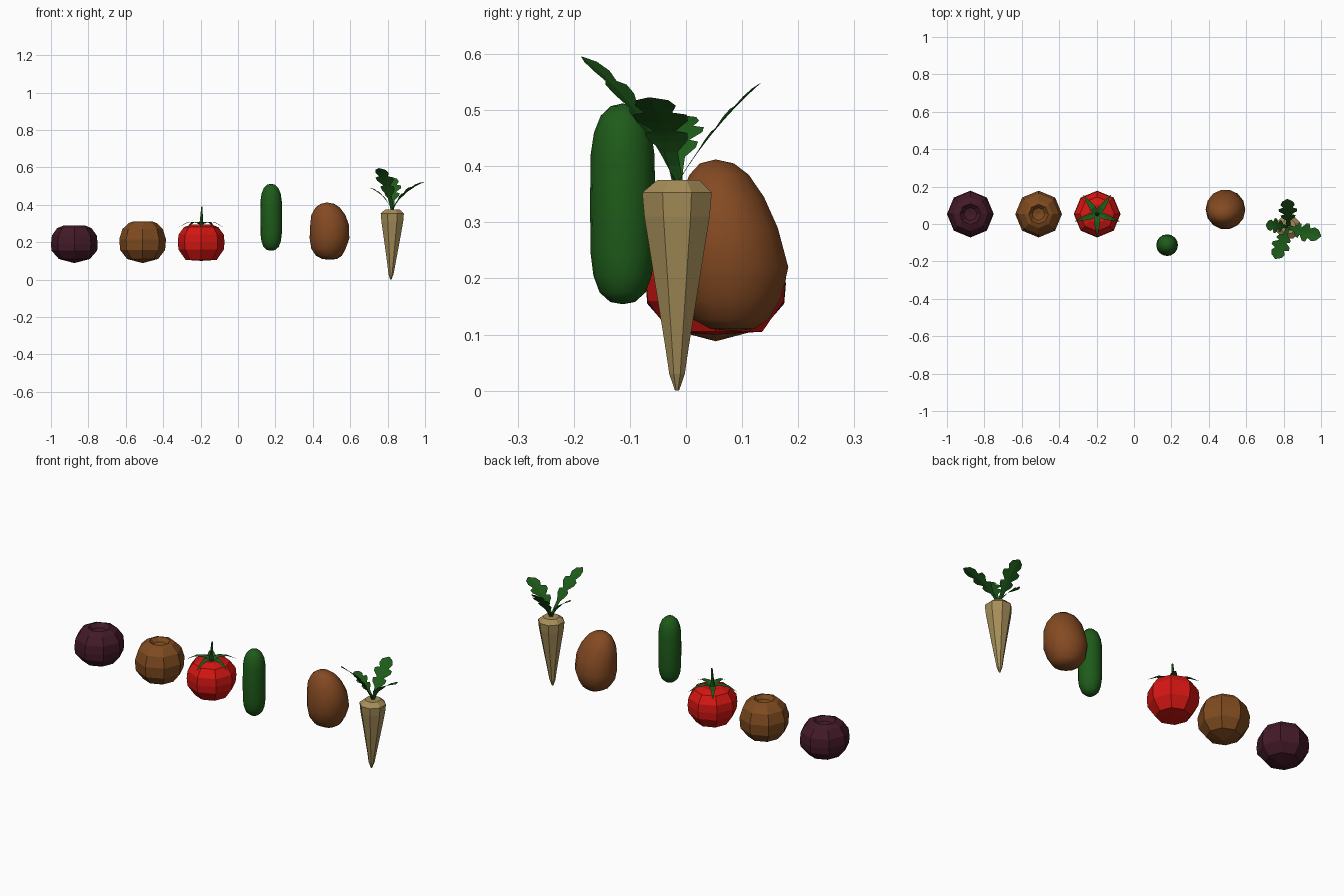
import bpy, bmesh, math
from mathutils import Vector


def material(name, rgb):
    m = bpy.data.materials.new(name)
    m.diffuse_color = (*rgb, 1)
    return m


PURPLE = material("purple", (0.055, 0.010, 0.021))
BROWN = material("brown", (0.21, 0.070, 0.014))
RED = material("red", (0.66, 0.008, 0.006))
GREEN = material("green", (0.013, 0.105, 0.010))
EARTH = material("earth", (0.23, 0.068, 0.016))
CREAM = material("cream", (0.38, 0.27, 0.10))


def finish(bm, name, mat, smooth=False):
    me = bpy.data.meshes.new(name)
    bm.to_mesh(me)
    bm.free()
    me.materials.append(mat)
    for p in me.polygons:
        p.use_smooth = smooth
    ob = bpy.data.objects.new(name, me)
    bpy.context.collection.objects.link(ob)
    return ob


def stack(name, rings, n, mat, centre=(0, 0), turn=0.0, smooth=False):
    """Skin rings (z, rx[, ry, dx, dy]); a zero radius makes a pole."""
    bm = bmesh.new()
    loops = []
    for ring in rings:
        z, rx = ring[:2]
        ry, dx, dy = ring[2:] if len(ring) > 2 else (rx, 0, 0)
        cx, cy = centre[0] + dx, centre[1] + dy
        if rx == 0:
            loops.append([bm.verts.new((cx, cy, z))])
            continue
        loops.append([bm.verts.new((cx + rx * math.cos(turn + math.tau * i / n),
                                    cy + ry * math.sin(turn + math.tau * i / n), z))
                      for i in range(n)])
    for a, b in zip(loops, loops[1:]):
        for i in range(n):
            j = (i + 1) % n
            if len(a) == 1:
                bm.faces.new((a[0], b[j], b[i]))
            elif len(b) == 1:
                bm.faces.new((a[i], a[j], b[0]))
            else:
                bm.faces.new((a[i], a[j], b[j], b[i]))
    if len(loops[0]) > 1:
        bm.faces.new(loops[0][::-1])
    if len(loops[-1]) > 1:
        bm.faces.new(loops[-1])
    return finish(bm, name, mat, smooth)


def blade(name, a, b, c, outline, mat):
    """Leaf along a quadratic path a-b-c; outline = (t, half width)."""
    a, b, c = Vector(a), Vector(b), Vector(c)
    d = c - a
    side = Vector((-d.y, d.x, 0)).normalized()
    bm = bmesh.new()
    rows = []
    for t, w in outline:
        p = a * (1 - t) ** 2 + b * 2 * t * (1 - t) + c * t * t
        lift = Vector((0, 0, 0.12 * w))
        rows.append([bm.verts.new(q) for q in
                     (p - side * w + lift, p, p + side * w + lift)])
    for r, s in zip(rows, rows[1:]):
        for k in (0, 1):
            bm.faces.new((r[k], r[k + 1], s[k + 1], s[k]))
    return finish(bm, name, mat)


# Round low-poly vegetables with a dimple on top
stack("beetroot", [(0.088, 0), (0.11, 0.083), (0.155, 0.122), (0.19, 0.125), (0.235, 0.12),
                   (0.275, 0.092), (0.289, 0.056), (0.268, 0.035), (0.262, 0)],
      8, PURPLE, (-0.875, 0.053))
stack("onion", [(0.088, 0), (0.11, 0.083), (0.158, 0.12), (0.215, 0.125), (0.27, 0.108),
                (0.302, 0.075), (0.31, 0.052), (0.29, 0.034), (0.283, 0)],
      8, BROWN, (-0.51, 0.053))
TX, TY = -0.197, 0.053
stack("tomato", [(0.1, 0), (0.105, 0.083), (0.16, 0.121), (0.2, 0.125), (0.24, 0.121),
                 (0.28, 0.092), (0.295, 0.05), (0.285, 0)],
      8, RED, (TX, TY))

# Tomato stem and five sepals
stack("tomato_stem", [(0.28, 0.016), (0.315, 0.009), (0.39, 0.004, 0.004, 0.004, 0)],
      5, GREEN, (TX, TY))
for i in range(5):
    t = math.radians(-90 + 72 * i)
    u = Vector((math.cos(t), math.sin(t), 0))
    o = Vector((TX, TY, 0))
    blade(f"tomato_sepal_{i + 1}", o + u * 0.005 + Vector((0, 0, 0.295)),
          o + u * 0.06 + Vector((0, 0, 0.325)), o + u * 0.125 + Vector((0, 0, 0.28)),
          [(0, 0.012), (0.3, 0.017), (0.65, 0.010), (1, 0.001)], GREEN)

# Cucumber
stack("cucumber", [(0.154, 0), (0.158, 0.022), (0.175, 0.041), (0.205, 0.052), (0.245, 0.057),
                   (0.33, 0.058), (0.42, 0.057), (0.46, 0.051), (0.49, 0.039),
                   (0.507, 0.021), (0.512, 0)],
      16, GREEN, (0.177, -0.113), smooth=True)

# Potato: uneven leaning egg
stack("potato", [(0.106, 0, 0, 0.49, 0.085), (0.110, 0.040, 0.040, 0.49, 0.083),
                 (0.127, 0.069, 0.069, 0.486, 0.08), (0.165, 0.092, 0.093, 0.484, 0.079),
                 (0.22, 0.106, 0.107, 0.489, 0.078), (0.29, 0.104, 0.096, 0.490, 0.070),
                 (0.345, 0.091, 0.077, 0.483, 0.064), (0.385, 0.065, 0.054, 0.479, 0.059),
                 (0.405, 0.036, 0.031, 0.478, 0.055), (0.412, 0, 0, 0.475, 0.053)],
      14, EARTH, smooth=True)

# Parsnip root
stack("parsnip_root", [(0.0, 0.004, 0.004, -0.008, 0), (0.03, 0.015, 0.015, -0.007, 0),
                       (0.08, 0.023, 0.023, -0.005, 0), (0.2, 0.044, 0.044, -0.002, 0),
                       (0.31, 0.063, 0.063, 0, 0), (0.353, 0.067, 0.067, 0, 0),
                       (0.375, 0.041, 0.041, 0, 0.002)],
      8, CREAM, (0.825, -0.016), turn=math.radians(22.5))

# Parsnip leaves: lobed blades
LOBES = [(0, 0.010), (0.15, 0.011), (0.28, 0.013), (0.38, 0.036), (0.46, 0.040), (0.5, 0.020),
         (0.6, 0.048), (0.68, 0.050), (0.73, 0.026), (0.82, 0.038), (0.92, 0.030), (1, 0.003)]
ROOT = (0.825, -0.015, 0.37)
blade("parsnip_leaf_right", ROOT, (0.87, -0.035, 0.475), (1.0, -0.065, 0.522), LOBES, GREEN)
blade("parsnip_leaf_back", ROOT, (0.825, 0.045, 0.47), (0.82, 0.133, 0.548), LOBES, GREEN)
blade("parsnip_leaf_front", ROOT, (0.80, -0.085, 0.52), (0.755, -0.186, 0.595), LOBES, GREEN)
blade("parsnip_leaf_left", ROOT, (0.78, -0.01, 0.46), (0.705, -0.005, 0.49),
      [(t, w * 0.8) for t, w in LOBES], GREEN)
